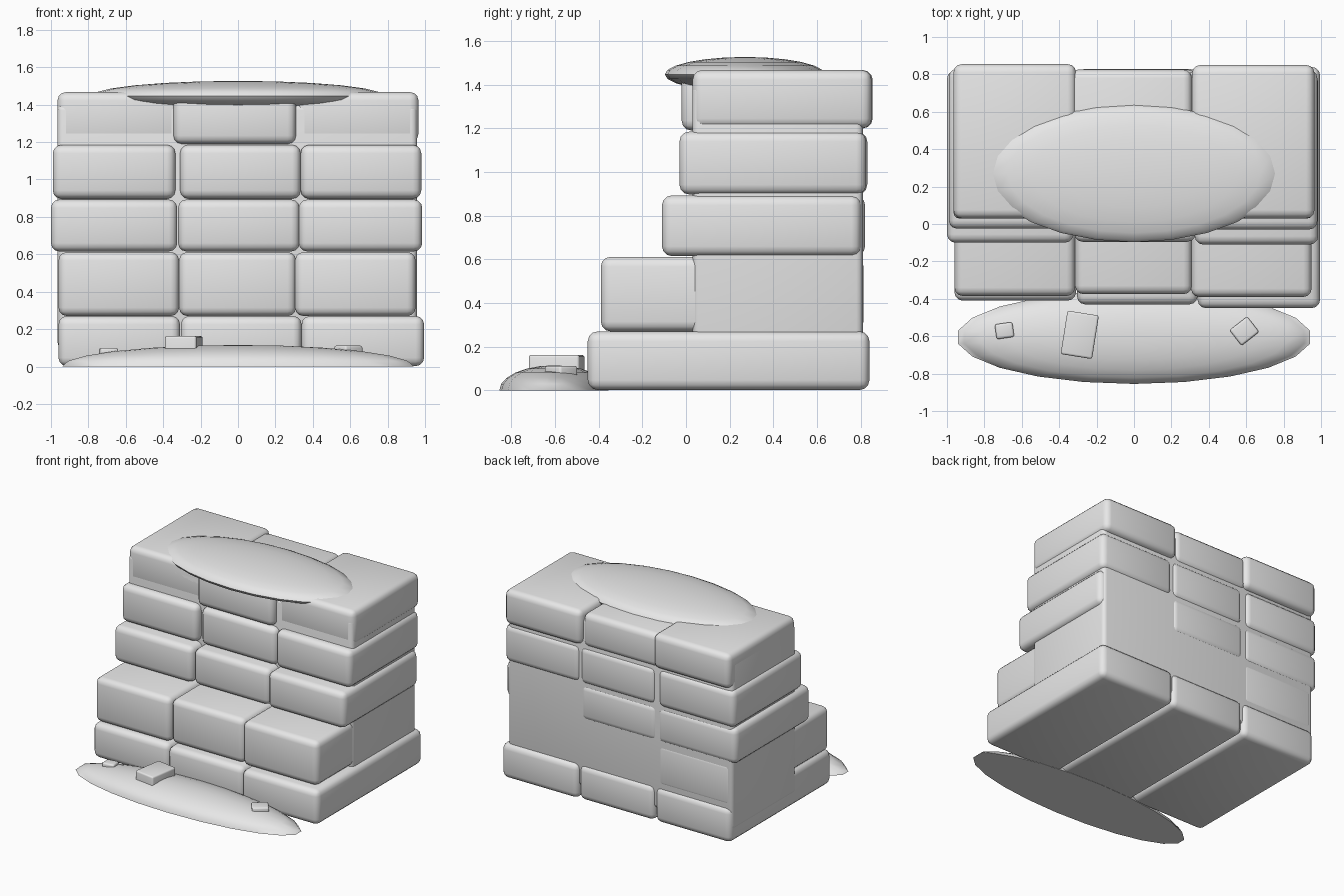
import bpy, bmesh
from math import radians
from mathutils import Matrix, Vector

cube = bpy.data.objects.get("Cube")
if cube:
    bpy.data.objects.remove(cube, do_unlink=True)

stone = bpy.data.materials.new("pale grey stone")
stone.use_nodes = True
grey = (0.8, 0.8, 0.8, 1)
stone.diffuse_color = grey
stone.node_tree.nodes["Principled BSDF"].inputs["Base Color"].default_value = grey


def finish(name, bm, angle=60):
    mesh = bpy.data.meshes.new(name)
    bm.to_mesh(mesh)
    bm.free()
    mesh.materials.append(stone)
    obj = bpy.data.objects.new(name, mesh)
    bpy.context.collection.objects.link(obj)
    bpy.ops.object.select_all(action='DESELECT')
    obj.select_set(True)
    bpy.context.view_layer.objects.active = obj
    bpy.ops.object.shade_smooth_by_angle(angle=radians(angle))
    return obj


def block(name, xs, ys, zs, bevel=0.045, turn=0):
    """Rounded block filling the given x, y and z ranges, turned about its own z axis."""
    spans = (xs, ys, zs)
    centre = Vector([(a + b) / 2 for a, b in spans])
    size = [b - a for a, b in spans]
    bm = bmesh.new()
    bmesh.ops.create_cube(bm, size=1)
    bmesh.ops.scale(bm, vec=size, verts=bm.verts)
    bmesh.ops.bevel(bm, geom=bm.edges[:], offset=bevel, segments=3,
                    profile=0.5, affect='EDGES')
    bmesh.ops.transform(bm, matrix=Matrix.Translation(centre)
                        @ Matrix.Rotation(radians(turn), 4, 'Z'), verts=bm.verts)
    return finish(name, bm)


def mound(name, centre, radii, segments, cut=False):
    """Flattened ball, optionally with a flat underside at its middle."""
    bm = bmesh.new()
    bmesh.ops.create_uvsphere(bm, u_segments=segments, v_segments=12, radius=1)
    if cut:
        res = bmesh.ops.bisect_plane(bm, geom=bm.verts[:] + bm.edges[:] + bm.faces[:],
                                     plane_co=(0, 0, 0), plane_no=(0, 0, 1),
                                     clear_inner=True)
        rim = [e for e in bm.edges if e.is_boundary]
        bmesh.ops.holes_fill(bm, edges=rim)
    bmesh.ops.scale(bm, vec=radii, verts=bm.verts)
    bmesh.ops.translate(bm, vec=centre, verts=bm.verts)
    return finish(name, bm)


# Courses of stone: z range, then x range, front and back of each of three blocks
courses = {
    "base": ((0.002, 0.27), (-0.96, -0.31, -0.41, 0.83),
             (-0.305, 0.34, -0.43, 0.83), (0.34, 0.995, -0.45, 0.84)),
    "step": ((0.27, 0.612), (-0.96, -0.315, -0.385, 0.813),
             (-0.315, 0.31, -0.375, 0.807), (0.305, 0.95, -0.39, 0.8)),
    "lower_wall": ((0.615, 0.893), (-1.0, -0.325, -0.10, 0.82),
                   (-0.32, 0.33, -0.095, 0.82), (0.325, 0.985, -0.11, 0.803)),
    "upper_wall": ((0.897, 1.185), (-0.99, -0.335, -0.025, 0.83),
                   (-0.31, 0.335, -0.02, 0.825), (0.335, 0.98, -0.03, 0.825)),
}
for course, (zs, *blocks) in courses.items():
    for side, (x0, x1, y0, y1) in zip(("right", "middle", "left"), blocks):
        block(f"{course}_block_{side}", (x0, x1), (y0, y1), zs)

# Top course, with a shorter middle block
block("top_block_right", (-0.965, -0.31), (0.03, 0.855), (1.2, 1.467))
block("top_block_left", (0.31, 0.965), (0.03, 0.85), (1.2, 1.467))
block("top_block_middle", (-0.345, 0.31), (-0.02, 0.825), (1.19, 1.45))

# Plain core filling the joints
block("wall_core", (-0.965, 0.957), (0.03, 0.81), (0.1, 1.4), bevel=0.03)

# Moss cap and the earth mound in front
mound("moss_cap", (0, 0.27, 1.447), (0.78, 0.367, 0.08), 24)
mound("ground_mound", (0, -0.605, 0), (0.95, 0.25, 0.115), 22, cut=True)

# Loose stones on the mound
block("loose_stone_large", (-0.375, -0.205), (-0.71, -0.475), (0.001, 0.163),
      bevel=0.012, turn=-9)
block("loose_stone_small", (-0.74, -0.645), (-0.61, -0.53), (0.03, 0.1),
      bevel=0.012, turn=8)
block("loose_stone_tilted", (0.53, 0.65), (-0.625, -0.52), (0.03, 0.112),
      bevel=0.012, turn=38)
